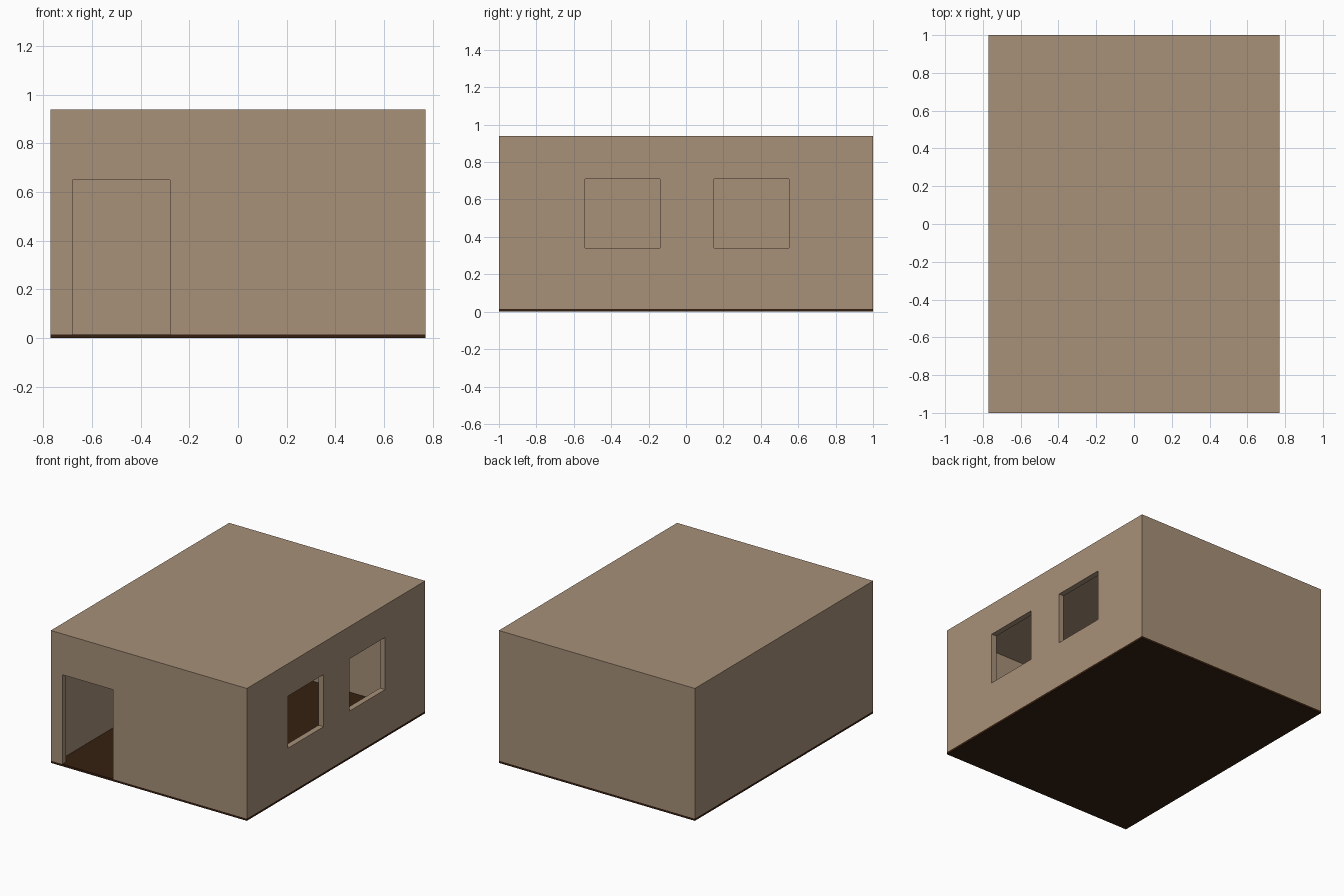
import bpy

if "Cube" in bpy.data.objects:
    bpy.data.objects.remove(bpy.data.objects["Cube"])

W, D, H = 0.77, 1.0, 0.94      # half width, half depth, height
T, FLOOR = 0.04, 0.015         # wall and slab thickness


def material(name, color):
    m = bpy.data.materials.new(name)
    m.diffuse_color = (*color, 1)
    m.use_nodes = True
    m.node_tree.nodes["Principled BSDF"].inputs["Base Color"].default_value = m.diffuse_color
    return m


def box(name, lo, hi, mat=None):
    bpy.ops.mesh.primitive_cube_add(size=1, location=[(a + b) / 2 for a, b in zip(lo, hi)])
    ob = bpy.context.object
    ob.name = name
    ob.scale = [b - a for a, b in zip(lo, hi)]
    bpy.ops.object.transform_apply(location=True, rotation=False, scale=True)
    if mat:
        ob.data.materials.append(mat)
    return ob


def cut(target, name, lo, hi):
    cutter = box(name, lo, hi)
    cutter.hide_render = True
    mod = target.modifiers.new(name, 'BOOLEAN')
    mod.operation = 'DIFFERENCE'
    mod.solver = 'EXACT'
    mod.object = cutter
    bpy.context.view_layer.objects.active = target
    bpy.ops.object.modifier_apply(modifier=mod.name)
    bpy.data.objects.remove(cutter, do_unlink=True)


plaster = material("plaster", (0.39, 0.28, 0.19))
wood = material("dark_wood", (0.036, 0.014, 0.005))

# Floor slab
box("floor", (-W, -D, 0), (W, D, FLOOR), wood)

# Walls and flat roof as one shell, hollowed from below
shell = box("walls_and_roof", (-W, -D, FLOOR), (W, D, H), plaster)
cut(shell, "room_space", (-W + T, -D + T, -0.2), (W - T, D - T, H - T))

# Doorway in the front wall
cut(shell, "doorway", (-0.68, -D - 0.1, -0.2), (-0.28, -D + 0.1, 0.65))

# Two windows in the right wall
for y in (-0.54, 0.15):
    cut(shell, "window_opening", (W - 0.1, y, 0.34), (W + 0.1, y + 0.40, 0.71))
